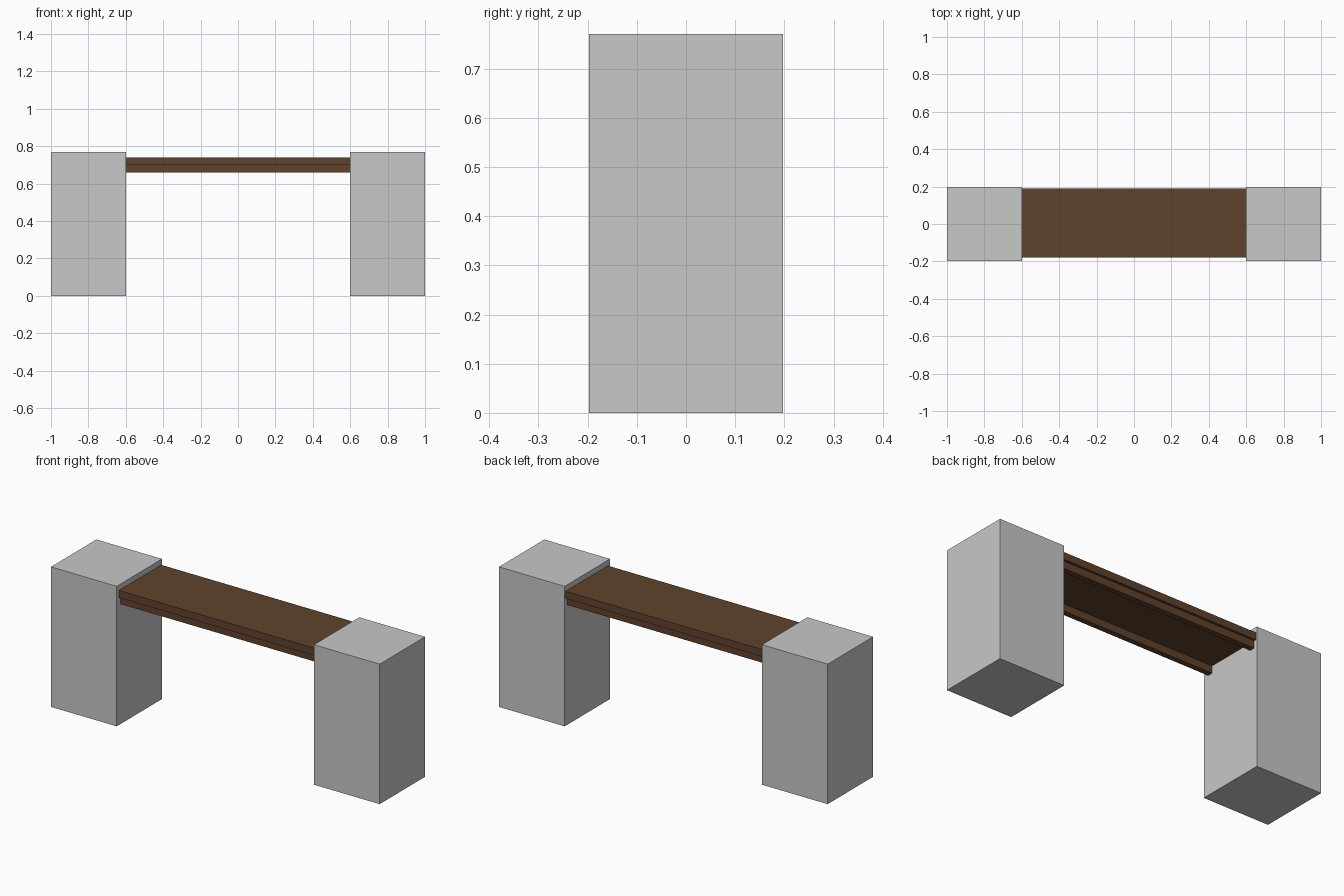
import bpy, bmesh

if "Cube" in bpy.data.objects:
    bpy.data.objects.remove(bpy.data.objects["Cube"])

def mat(name, c):
    m = bpy.data.materials.new(name)
    m.diffuse_color = (*c, 1)
    m.use_nodes = True
    m.node_tree.nodes["Principled BSDF"].inputs["Base Color"].default_value = m.diffuse_color
    return m

stone = mat("light grey stone", (0.58, 0.58, 0.58))
wood = mat("brown wood", (0.115, 0.055, 0.025))

def box(name, x, y, z, m):
    me = bpy.data.meshes.new(name)
    bm = bmesh.new()
    bmesh.ops.create_cube(bm, size=1)
    for v in bm.verts:
        for i, (a, b) in enumerate((x, y, z)):
            v.co[i] = a if v.co[i] < 0 else b
    bm.to_mesh(me)
    bm.free()
    me.materials.append(m)
    ob = bpy.data.objects.new(name, me)
    bpy.context.collection.objects.link(ob)
    return ob

# end pillars
box("left_pillar", (-1, -0.6), (-0.197, 0.197), (0, 0.77), stone)
box("right_pillar", (0.6, 1), (-0.197, 0.197), (0, 0.77), stone)

# seat plank
box("seat", (-0.6, 0.6), (-0.178, 0.19), (0.7, 0.74), wood)

# support rails under the plank, slightly inset from its edges
box("front_rail", (-0.6, 0.6), (-0.165, -0.135), (0.66, 0.7), wood)
box("back_rail", (-0.6, 0.6), (0.147, 0.177), (0.66, 0.7), wood)
